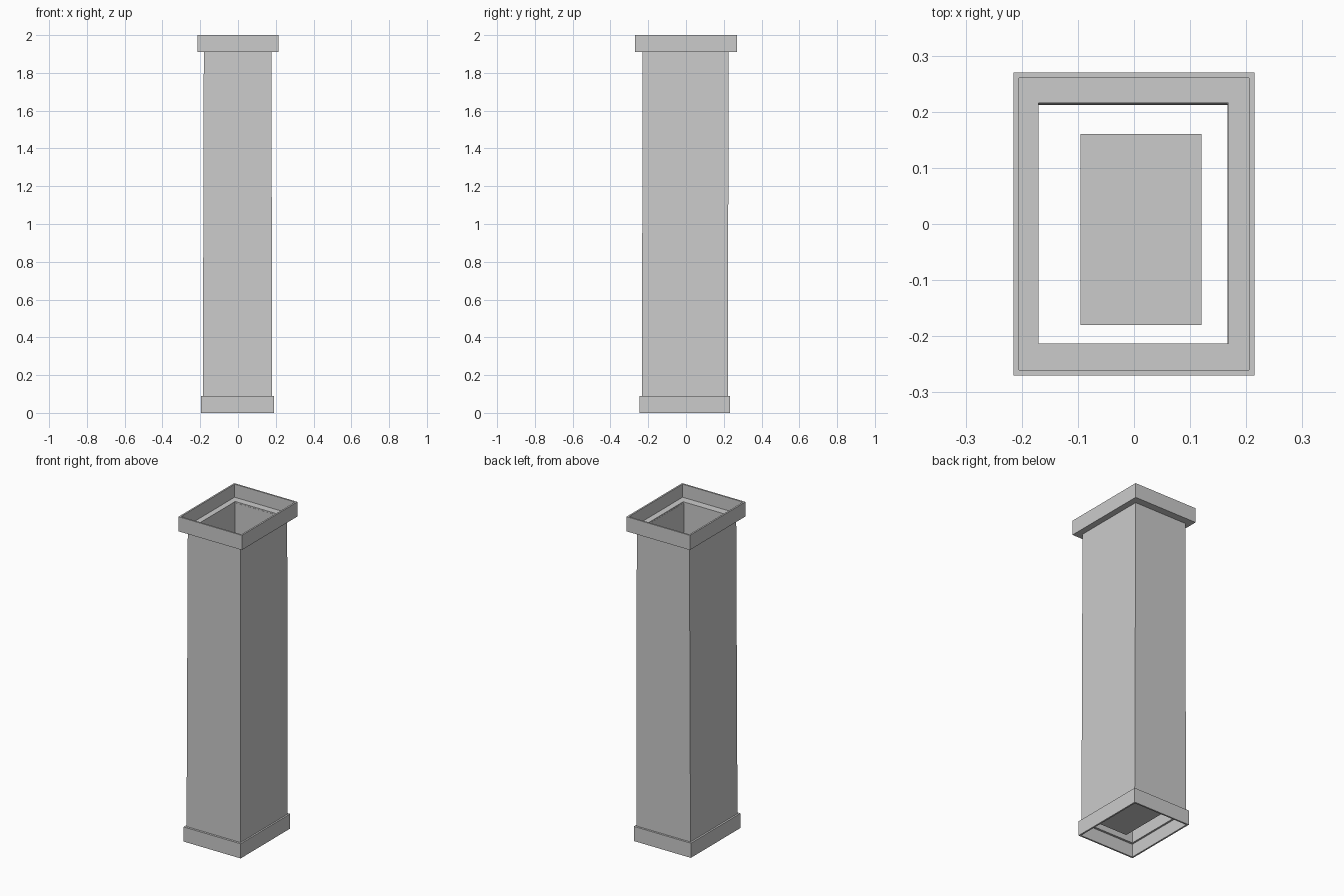
import bpy, bmesh

if "Cube" in bpy.data.objects:
    bpy.data.objects.remove(bpy.data.objects["Cube"])


def rect(x0, x1, y0, y1, z, inset=0.0):
    """Rectangular loop of four points, optionally inset."""
    x0, x1, y0, y1 = x0 + inset, x1 - inset, y0 + inset, y1 - inset
    return [(x0, y0, z), (x1, y0, z), (x1, y1, z), (x0, y1, z)]


def tube(name, loops):
    """Hollow part: bridge successive rectangular loops, last joins first."""
    bm = bmesh.new()
    rings = [[bm.verts.new(p) for p in loop] for loop in loops]
    for a, b in zip(rings, rings[1:] + rings[:1]):
        for i in range(4):
            j = (i + 1) % 4
            bm.faces.new((a[i], a[j], b[j], b[i]))
    bmesh.ops.recalc_face_normals(bm, faces=bm.faces)
    mesh = bpy.data.meshes.new(name)
    bm.to_mesh(mesh)
    bm.free()
    obj = bpy.data.objects.new(name, mesh)
    bpy.context.collection.objects.link(obj)
    return obj


WALL = 0.01
shaft_top = (-0.181, 0.177, -0.229, 0.225)
shaft_low = (-0.186, 0.181, -0.234, 0.222)
cap = (-0.215, 0.215, -0.27, 0.27)
cap_hole = (-0.17, 0.168, -0.213, 0.216)
base = (-0.197, 0.191, -0.247, 0.234)

# Slightly tapered hollow shaft
tube("shaft", [
    rect(*shaft_low, 0.08), rect(*shaft_top, 1.912),
    rect(*shaft_top, 1.912, WALL), rect(*shaft_low, 0.08, WALL)])

# Open tray-shaped cap with an inner ledge
tube("top_collar", [
    rect(*cap_hole, 1.91), rect(*cap, 1.91), rect(*cap, 2.0),
    rect(*cap, 2.0, WALL), rect(*cap, 1.92, WALL), rect(*cap_hole, 1.92)])

# Inverted tray around the foot of the shaft
tube("base_collar", [
    rect(*base, 0.0), rect(*base, 0.09), rect(*shaft_low, 0.09, WALL),
    rect(*shaft_low, 0.08, WALL), rect(*base, 0.08, WALL),
    rect(*base, 0.0, WALL)])

# Loose panel inside the foot
bpy.ops.mesh.primitive_cube_add(size=1, location=(0.0125, -0.01, 0.085))
panel = bpy.context.object
panel.name = "inner_panel"
panel.scale = (0.215, 0.34, 0.01)
